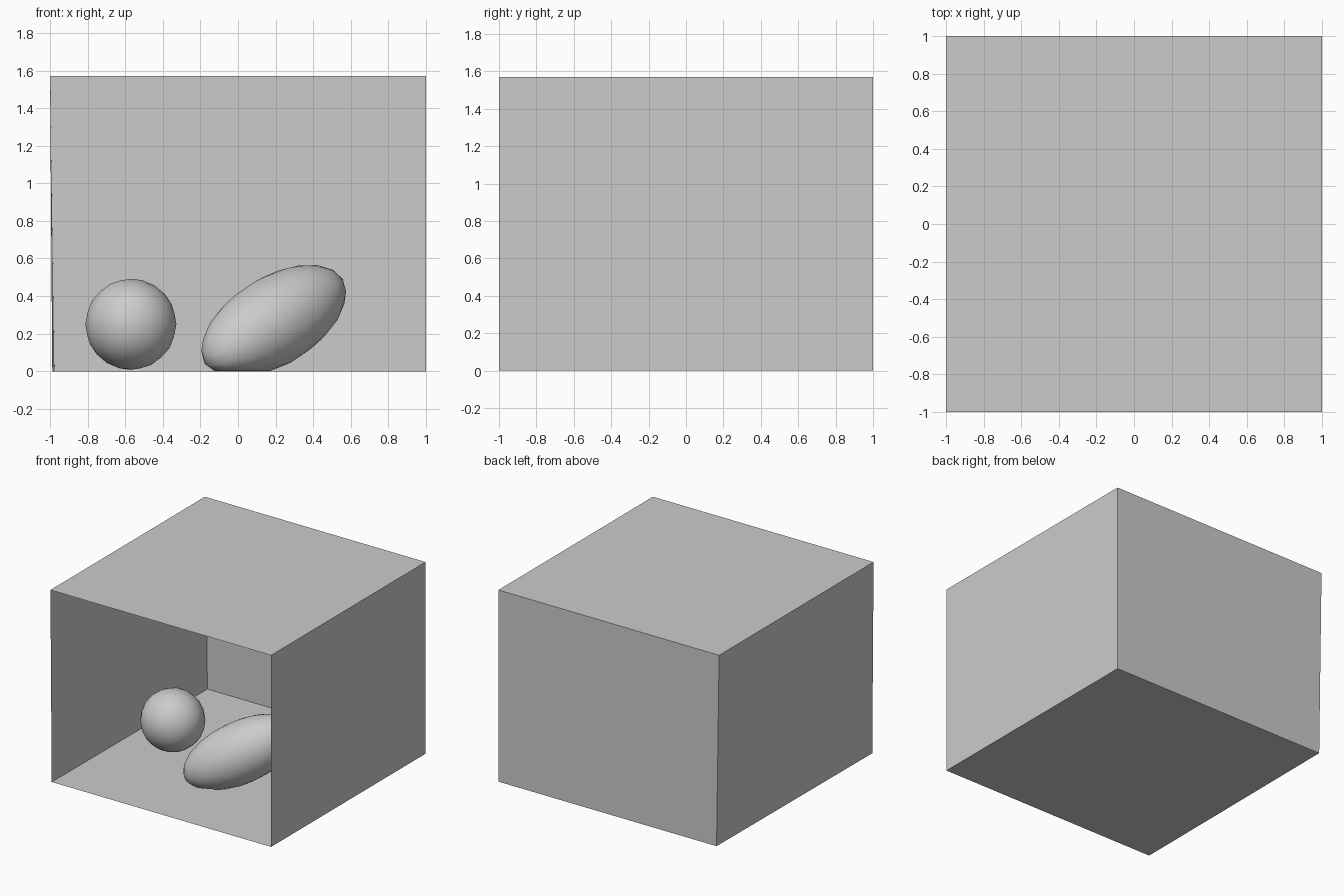
import bpy
import bmesh
from mathutils import Matrix, Vector

default = bpy.data.objects.get("Cube")
if default:
    bpy.data.objects.remove(default, do_unlink=True)

HEIGHT = 1.57


def make_material(name, rgb):
    mat = bpy.data.materials.new(name)
    mat.use_nodes = True
    color = (*rgb, 1)
    mat.diffuse_color = color
    mat.node_tree.nodes["Principled BSDF"].inputs["Base Color"].default_value = color
    return mat


grey = make_material("light grey", (0.6, 0.6, 0.6))


def add_object(name, bm, smooth=False):
    mesh = bpy.data.meshes.new(name)
    bm.to_mesh(mesh)
    bm.free()
    mesh.materials.append(grey)
    for poly in mesh.polygons:
        poly.use_smooth = smooth
    obj = bpy.data.objects.new(name, mesh)
    bpy.context.collection.objects.link(obj)
    return obj


def add_panel(name, corners):
    bm = bmesh.new()
    bm.faces.new([bm.verts.new(c) for c in corners])
    add_object(name, bm)


# Room corners; one side wall leans in slightly at the floor
floor = [(-0.988, -1, 0), (1, -1, 0), (1, 1, 0), (-0.977, 1, 0)]
roof = [(x, y, HEIGHT) for x, y in ((-1, -1), (1, -1), (1, 1), (-1, 1))]

# Room panels, normals pointing inward, front left open
add_panel("floor", floor)
add_panel("ceiling", roof[::-1])
for name, i in (("left_wall", 1), ("back_wall", 2), ("right_wall", 3)):
    j = (i + 1) % 4
    add_panel(name, [floor[j], floor[i], roof[i], roof[j]])

# Ball
bm = bmesh.new()
bmesh.ops.create_icosphere(bm, subdivisions=3, radius=0.242,
                           matrix=Matrix.Translation((-0.57, -0.03, 0.25)))
add_object("ball", bm, smooth=True)

# Leaning ellipsoid: a sphere stretched along its axis and settled on the floor
axis = Vector((0.743, 0.485, 0.463)).normalized()
center = Vector((0.19, -0.23, 0.265))
radius, half_length = 0.235, 0.475
bm = bmesh.new()
bmesh.ops.create_icosphere(bm, subdivisions=3, radius=radius)
for v in bm.verts:
    v.co += axis * v.co.dot(axis) * (half_length / radius - 1)
    v.co += center
    v.co.z = max(v.co.z, 0.002)
bmesh.ops.reverse_faces(bm, faces=bm.faces)
add_object("leaning_ellipsoid", bm, smooth=True)
